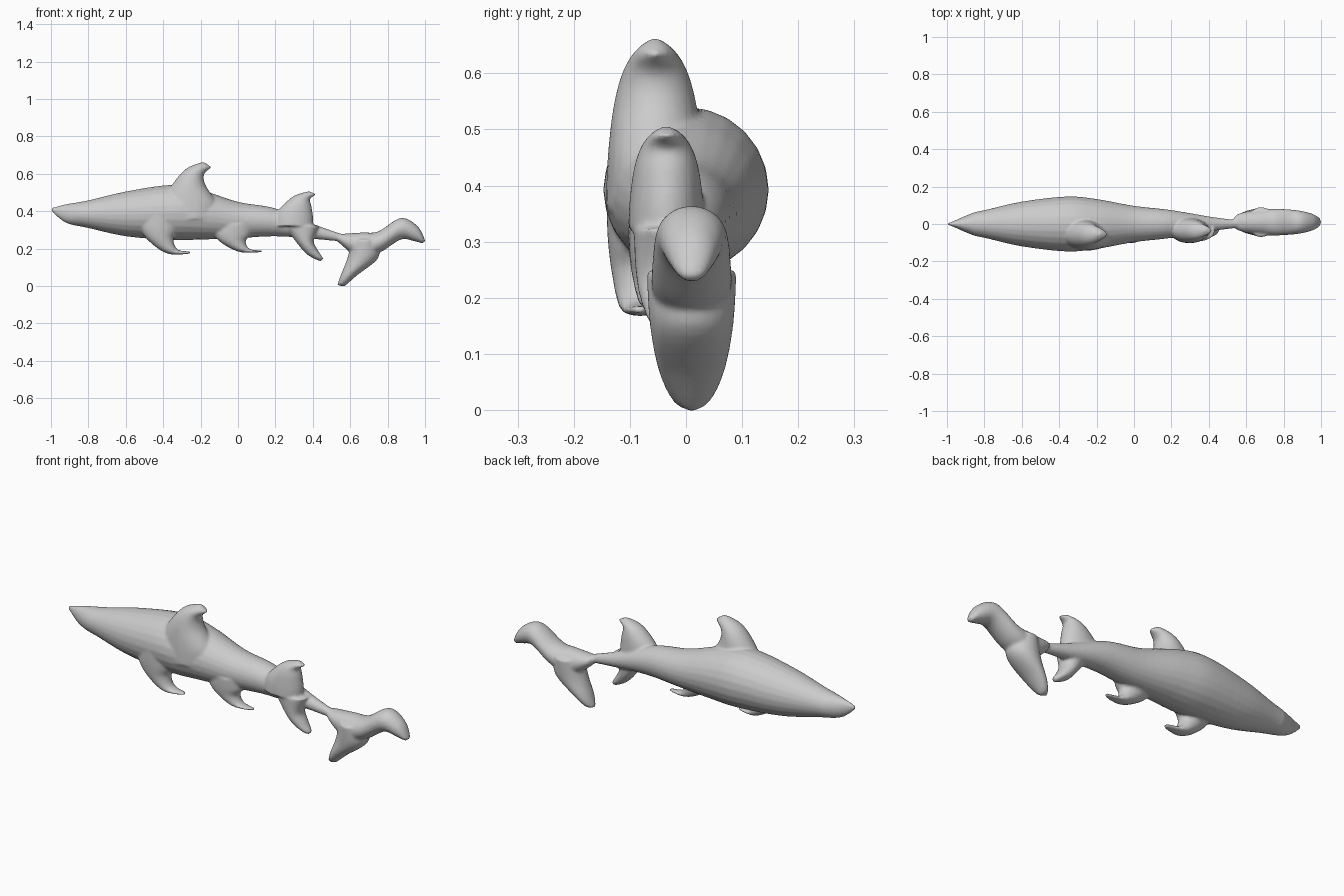
import bpy, bmesh, math

if "Cube" in bpy.data.objects:
    bpy.data.objects.remove(bpy.data.objects["Cube"])

SEG = 24


def spline(p0, p1, p2, p3, t):
    """Catmull-Rom interpolation of cross-section tuples."""
    return [0.5 * (2*b + (c - a)*t + (2*a - 5*b + 4*c - d)*t*t + (3*b - a - 3*c + d)*t**3)
            for a, b, c, d in zip(p0, p1, p2, p3)]


def loft(name, edges, y, thickness, steps=6):
    """Elliptic loft between two edge curves; thickness(t, x, chord) gives the half width."""
    n = len(edges) - 1
    bm = bmesh.new()
    rings = []
    for i in range(n * steps + 1):
        k = min(i // steps, n - 1)
        pts = [edges[min(max(k + o, 0), n)] for o in (-1, 0, 1, 2)]
        ax, az, bx, bz = spline(*pts, i / steps - k)
        h = thickness(i / (n * steps), ax, math.hypot(ax - bx, az - bz))
        ring = []
        for s in range(SEG):
            a = 2 * math.pi * s / SEG
            u = (1 + math.cos(a)) / 2
            ring.append(bm.verts.new((bx + (ax - bx)*u, y + h*math.sin(a), bz + (az - bz)*u)))
        rings.append(ring)
    for r, q in zip(rings, rings[1:]):
        for s in range(SEG):
            j = (s + 1) % SEG
            bm.faces.new((r[s], r[j], q[j], q[s]))
    bm.faces.new(rings[0])
    bm.faces.new(rings[-1])
    bmesh.ops.recalc_face_normals(bm, faces=bm.faces)
    me = bpy.data.meshes.new(name)
    bm.to_mesh(me)
    bm.free()
    ob = bpy.data.objects.new(name, me)
    bpy.context.collection.objects.link(ob)
    ob.select_set(True)
    return ob


def taper(h):
    """Thick root thinning to a rounded tip."""
    return lambda t, x, chord: h * (1 - t*t)**0.7 + 0.008


def place(template, x, z, sx, sz):
    """Scale and move a unit fin outline."""
    return [(x + a*sx, z + b*sz, x + c*sx, z + d*sz) for a, b, c, d in template]


def upright_fin(root):
    return [(0, 0, root, 0), (.05, .35, root, .25), (.25, .64, .88, .58),
            (.5, .88, .85, .78), (.83, 1, 1, .9)]


hooked_fin = [(.02, 0, .76, 0), (0, .35, .75, .35), (.18, .68, .66, .6),
              (.55, .98, .74, .87), (1, .98, 1, .92)]

# Torso: x, top z, bottom z; round in section, narrowing at the snout
torso = [(-1, .418, .402), (-.92, .437, .338), (-.8, .458, .31), (-.6, .505, .266),
         (-.36, .54, .246), (-.2, .515, .248), (0, .45, .255), (.2, .415, .266),
         (.42, .325, .25), (.58, .27, .235)]
body = loft("shark_body", [(x, t, x, b) for x, t, b in torso], 0,
            lambda t, x, chord: chord / 2 * min(1, .4 + 4*(x + 1)))

# Fins sit on the near flank of the body
loft("dorsal_fin", place(upright_fin(1.12), -.41, .36, .27, .305), -.055, taper(.08))
loft("second_dorsal_fin", place(upright_fin(.92), .19, .32, .23, .187), -.035, taper(.06))
loft("pectoral_fin", place(hooked_fin, -.52, .38, .265, -.212), -.082, taper(.052))
loft("pelvic_fin", place(hooked_fin, -.13, .33, .26, -.152), -.05, taper(.045))
loft("anal_fin", [(.25, .32, .435, .325), (.315, .23, .405, .245),
                  (.37, .168, .425, .195), (.44, .131, .457, .147)], -.035, taper(.05))

# Tail lobes
loft("upper_tail_lobe", [(.53, .277, .53, .24), (.66, .286, .65, .15), (.75, .292, .76, .18),
                         (.87, .364, .87, .248), (.96, .32, .94, .24), (1.003, .24, .985, .228)],
     .01, lambda t, x, chord: .012 + .06 * max(0, math.sin(math.pi * t**.7))**.7)
loft("lower_tail_lobe", [(.61, .25, .75, .25), (.585, .15, .75, .15),
                         (.55, .06, .64, .06), (.53, .003, .57, -.002)], .01, taper(.072))

# Fuse all parts into one softly blended skin
bpy.context.view_layer.objects.active = body
bpy.ops.object.join()
remesh = body.modifiers.new("fuse", 'REMESH')
remesh.mode = 'VOXEL'
remesh.voxel_size = .007
remesh.use_smooth_shade = True
smooth = body.modifiers.new("soften", 'SMOOTH')
smooth.iterations = 4
